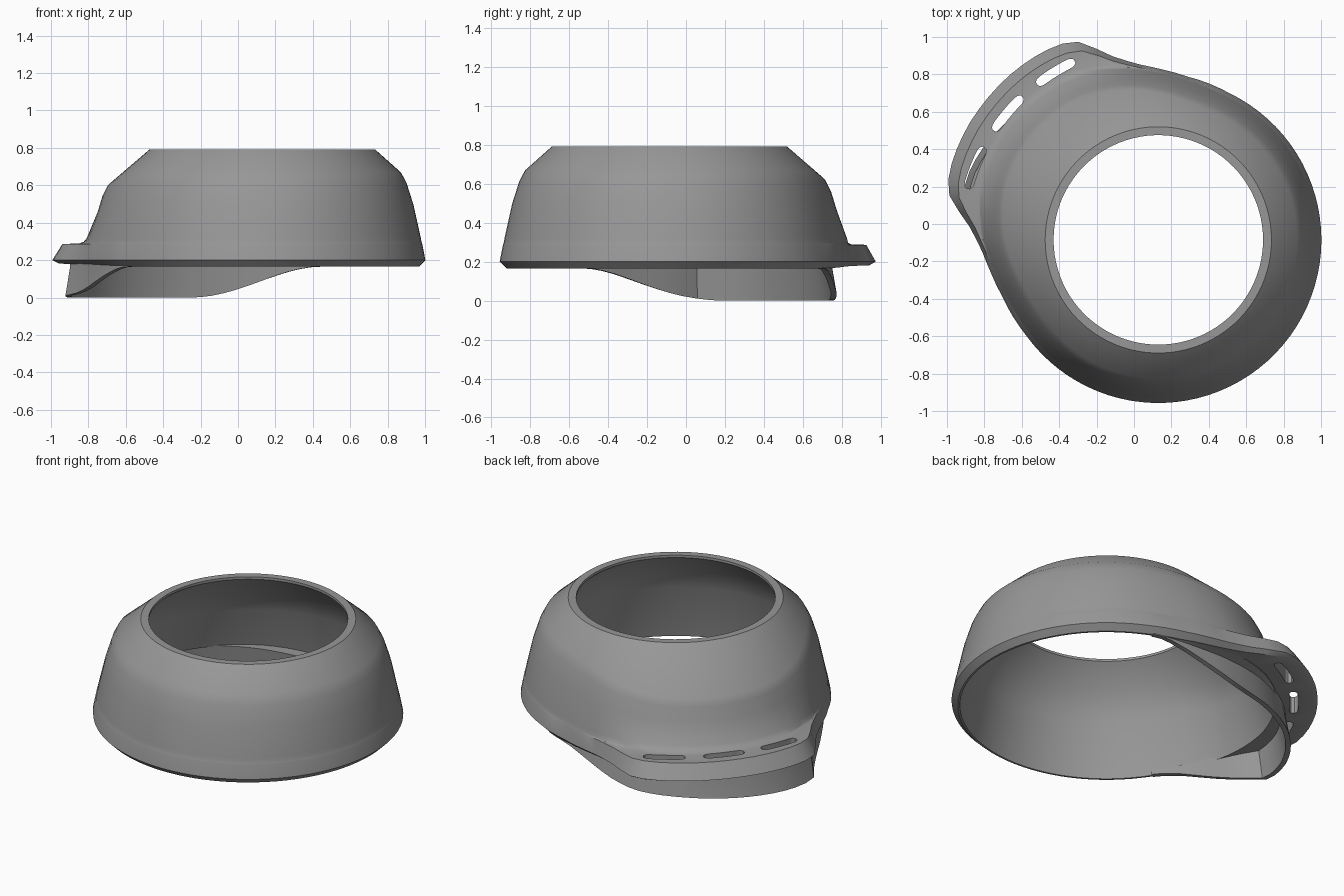
import bpy, bmesh
from math import sin, cos, radians, pi, sqrt

if "Cube" in bpy.data.objects:
    bpy.data.objects.remove(bpy.data.objects["Cube"])

CX, CY, AXIS = 0.13, -0.085, 140     # ring centre and heading of the flange

grey = bpy.data.materials.new("dark_grey")
grey.diffuse_color = (.31, .31, .31, 1)
grey.use_nodes = True
grey.node_tree.nodes["Principled BSDF"].inputs["Base Color"].default_value = grey.diffuse_color


def table(pts, a):
    a = abs(a)
    for (a0, v0), (a1, v1) in zip(pts, pts[1:]):
        if a <= a1:
            return v0 + (v1 - v0) * (a - a0) / (a1 - a0)
    return pts[-1][1]


def bulge(a):
    return table([(0, 1), (10, .98), (20, .92), (30, .77), (40, .57),
                  (50, .32), (60, .12), (68, .03), (75, 0), (180, 0)], a)


def flange(a):
    return table([(0, 1.187), (8, 1.187), (16, 1.182), (20, 1.177), (24, 1.168),
                  (28, 1.142), (32, 1.075), (36, 1.012), (40, .972), (44, .943),
                  (50, .915), (60, .887), (75, .872), (180, .872)], a)


def loft(name, angles, section, closed):
    """Sweep a closed (radius, z) section around the ring centre."""
    bm = bmesh.new()
    rings = []
    for a in angles:
        t = radians(a + AXIS)
        rings.append([bm.verts.new((CX + r * cos(t), CY + r * sin(t), z))
                      for r, z in section(a)])
    n, m = len(rings), len(rings[0])
    for i in range(n if closed else n - 1):
        p, q = rings[i], rings[(i + 1) % n]
        for j in range(m):
            k = (j + 1) % m
            bm.faces.new((p[j], q[j], q[k], p[k]))
    if not closed:
        bm.faces.new(rings[0])
        bm.faces.new(rings[-1][::-1])
    bmesh.ops.recalc_face_normals(bm, faces=bm.faces)
    me = bpy.data.meshes.new(name)
    bm.to_mesh(me)
    bm.free()
    me.materials.append(grey)
    ob = bpy.data.objects.new(name, me)
    bpy.context.collection.objects.link(ob)
    return ob


def smooth(ob):
    bpy.ops.object.select_all(action='DESELECT')
    ob.select_set(True)
    bpy.context.view_layer.objects.active = ob
    bpy.ops.object.shade_smooth_by_angle(angle=radians(32))


# Domed shell with the flange pulled out of its lower rim
def shell_section(a):
    w, f = bulge(a), flange(a)
    wall = .847 + .137 * w                     # outer wall at z = 0.32
    ext = max(0, f - wall - .025)              # flange overhang
    shoulder = (.742 + .132 * w, .668 - .105 * w)
    upper = (.772 + .124 * w, .61 - .09 * w)
    mid = (.807 + .113 * w, .5 - .06 * w)
    return [(.605, .79), shoulder, upper, mid, (wall, .32),
            (wall + .004 + .1 * ext, .297), (wall + .007 + .25 * ext, .289),
            (wall + .008 + .78 * ext, .286), (f, .2), (f - .035, .165 + .02 * w),
            (.825 + .125 * w, .165 + .02 * w),
            (mid[0] - .048, mid[1]), (shoulder[0] - .048, shoulder[1] - .02),
            (.56, .775), (.56, .79)]


shell = loft("domed_shell", range(-180, 180, 4), shell_section, True)


# Three rounded slots through the flange
def slot_section(centre):
    def section(a):
        u = (a - centre) / 6.4
        h = .025 * max(.4, sqrt(max(0, 1 - u ** 10)))
        return [(1.055 - h, .1), (1.055 + h, .1), (1.055 + h, .4), (1.055 - h, .4)]
    return section


for c in (-18.5, 0, 18.5):
    cutter = loft("slot_cutter", [c + 6.4 * k / 12 for k in range(-12, 13)],
                  slot_section(c), False)
    cutter.hide_render = True
    cutter.hide_set(True)
    mod = shell.modifiers.new("slot", 'BOOLEAN')
    mod.operation = 'DIFFERENCE'
    mod.solver = 'EXACT'
    mod.object = cutter
smooth(shell)


# Lower lip, swung slightly sideways, dropping to the ground under the flange;
# its top turns out to meet the rim where it lies inside the shell
def lip_section(a):
    t = min(1, max(0, (abs(a) - 25) / 47))
    low = .165 * t * t * (3 - 2 * t)
    r = .855 + .135 * bulge(a) + .085 * sin(pi * a / 72)
    r = min(r, flange(a) - .03)
    foot = min(r + .03 * (1 - low / .165), flange(a) - .012)
    rim = max(r, .835 + .125 * bulge(a)) if a < 0 else r
    return [(foot, low), (r, .168), (rim, .178), (rim, .192),
            (r - .03, .192), (foot - .03, low)]


lip = loft("lower_lip", range(-72, 73, 4), lip_section, False)
smooth(lip)
